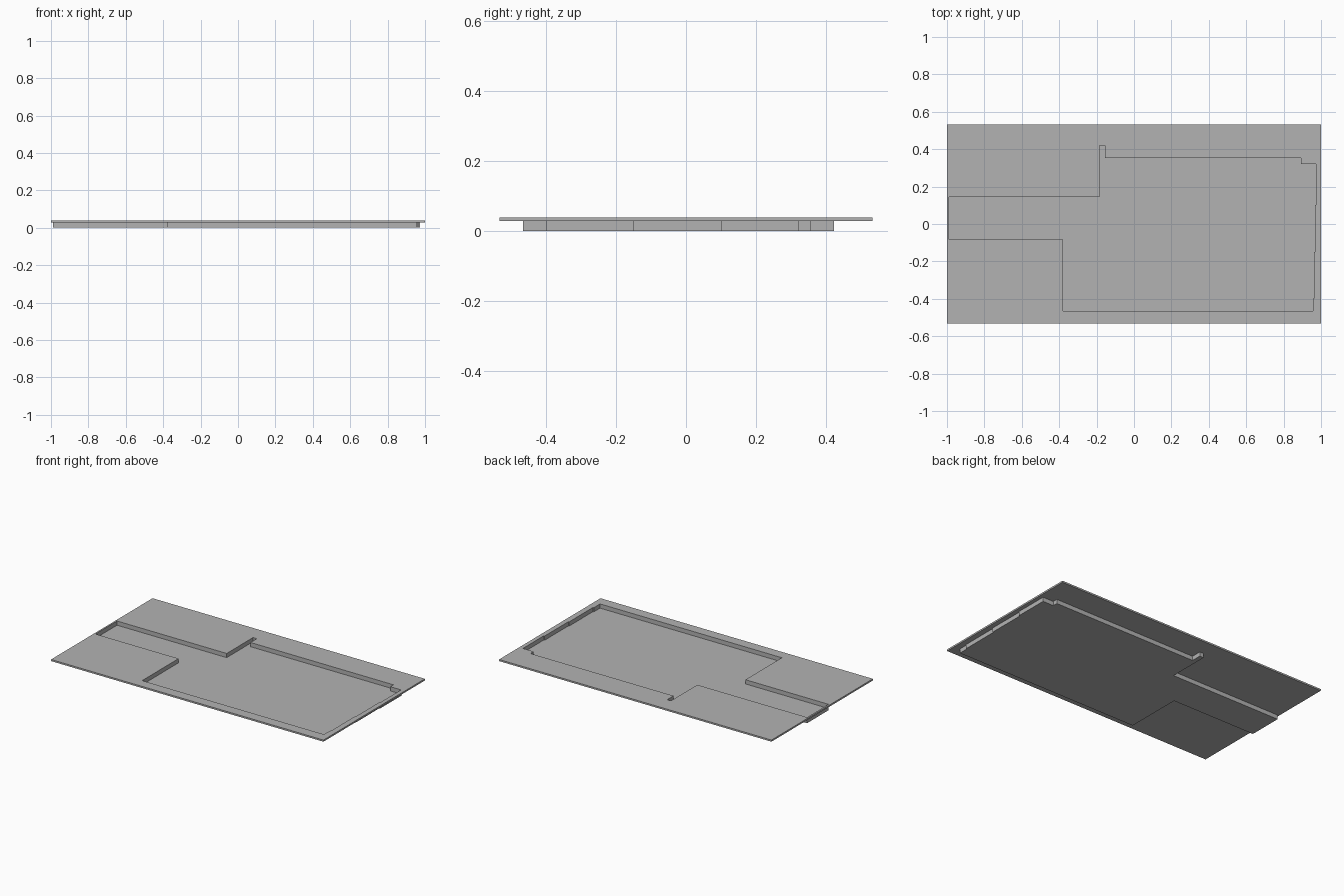
import bpy
import bmesh

if "Cube" in bpy.data.objects:
    bpy.data.objects.remove(bpy.data.objects["Cube"], do_unlink=True)

TOP, RIM_BOTTOM, FLOOR = 0.039, 0.028, 0.011
WALL = 0.001

# Plan of the sunken area, counter-clockwise, with a stepped right edge
OUTLINE = [(-0.99, -0.083), (-0.38, -0.083), (-0.38, -0.465), (0.957, -0.465),
           (0.957, -0.4), (0.963, -0.4), (0.963, -0.15), (0.968, -0.15),
           (0.968, 0.1), (0.974, 0.1), (0.974, 0.322), (0.895, 0.322),
           (0.895, 0.355), (-0.155, 0.355), (-0.155, 0.422), (-0.185, 0.422),
           (-0.185, 0.145), (-0.99, 0.145)]
SHEET = [(-1, -0.532), (1, -0.532), (1, 0.532), (-1, 0.532)]

grey = bpy.data.materials.new("plain grey")
grey.use_nodes = True
grey.diffuse_color = (0.45, 0.45, 0.45, 1)
grey.node_tree.nodes["Principled BSDF"].inputs["Base Color"].default_value = (0.45, 0.45, 0.45, 1)


def prism(name, points, bottom, top, recess=None):
    """Extrude a plan upwards; optionally hollow it down to the recess height."""
    bm = bmesh.new()
    cap = bm.faces.new([bm.verts.new((x, y, top)) for x, y in points])
    base = bmesh.ops.extrude_face_region(bm, geom=[cap], use_keep_orig=True)
    for v in [g for g in base["geom"] if isinstance(g, bmesh.types.BMVert)]:
        v.co.z = bottom
    bmesh.ops.recalc_face_normals(bm, faces=bm.faces)
    if recess is not None:
        lid = max(bm.faces, key=lambda f: f.calc_center_median().z)
        bmesh.ops.inset_region(bm, faces=[lid], thickness=WALL, use_even_offset=True)
        well = bmesh.ops.extrude_face_region(bm, geom=[lid])
        for v in [g for g in well["geom"] if isinstance(g, bmesh.types.BMVert)]:
            v.co.z = recess
        if lid.is_valid:
            bmesh.ops.delete(bm, geom=[lid], context="FACES_ONLY")
        bmesh.ops.recalc_face_normals(bm, faces=bm.faces)
    mesh = bpy.data.meshes.new(name)
    bm.to_mesh(mesh)
    bm.free()
    mesh.materials.append(grey)
    obj = bpy.data.objects.new(name, mesh)
    bpy.context.collection.objects.link(obj)
    return obj


# Sunken tray that hangs below the sheet
prism("sunken_tray", OUTLINE, 0, TOP, FLOOR)

# Thin surrounding sheet with an opening for the tray
sheet = prism("surrounding_sheet", SHEET, RIM_BOTTOM, TOP)
cutter = prism("opening_cutter", OUTLINE, -0.1, 0.1)
cutter.hide_render = True
cutter.hide_set(True)
cut = sheet.modifiers.new("opening", "BOOLEAN")
cut.operation = "DIFFERENCE"
cut.object = cutter
cut.solver = "EXACT"
